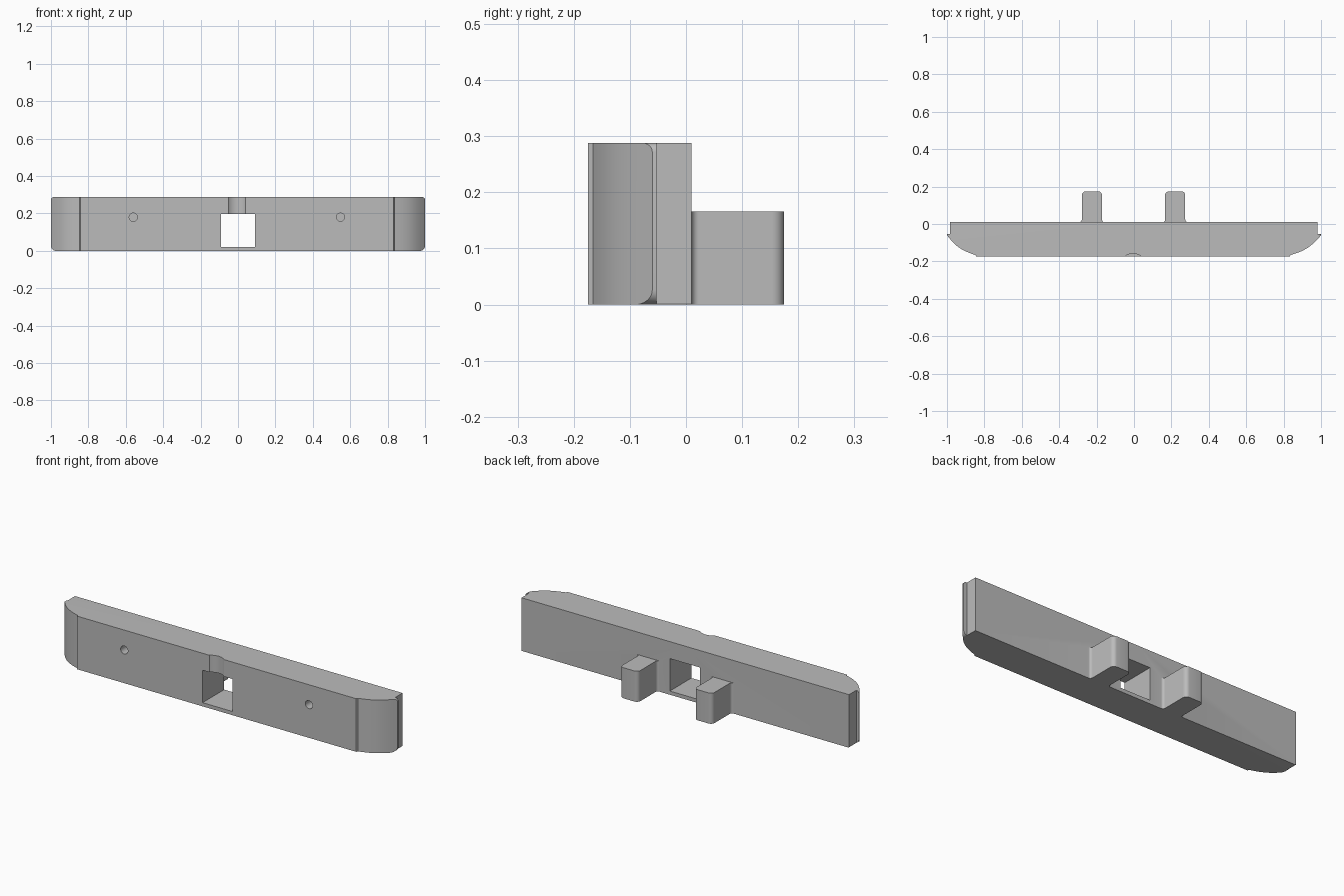
import bpy
import bmesh
import math
from mathutils import Matrix

if "Cube" in bpy.data.objects:
    bpy.data.objects.remove(bpy.data.objects["Cube"])

grey = bpy.data.materials.new("plain grey")
grey.use_nodes = True
grey.diffuse_color = (0.5, 0.5, 0.5, 1)
grey.node_tree.nodes["Principled BSDF"].inputs["Base Color"].default_value = (0.5, 0.5, 0.5, 1)

HEIGHT = 0.288
BACK = 0.01
FRONT = -0.175


def arc(cx, cy, r, start, end, steps=6):
    angles = [math.radians(start + (end - start) * i / steps) for i in range(steps + 1)]
    return [(cx + r * math.cos(a), cy + r * math.sin(a)) for a in angles]


def prism(name, outline, low, high, along_y=False):
    """Extrude an outline along z, or an x-z outline along y."""
    bm = bmesh.new()
    face = bm.faces.new([bm.verts.new((x, y, low)) for x, y in outline])
    top = bmesh.ops.extrude_face_region(bm, geom=[face])
    verts = [v for v in top["geom"] if isinstance(v, bmesh.types.BMVert)]
    bmesh.ops.translate(bm, verts=verts, vec=(0, 0, high - low))
    if along_y:
        swap = Matrix(((1, 0, 0, 0), (0, 0, 1, 0), (0, 1, 0, 0), (0, 0, 0, 1)))
        bmesh.ops.transform(bm, matrix=swap, verts=bm.verts)
    bmesh.ops.recalc_face_normals(bm, faces=bm.faces)
    mesh = bpy.data.meshes.new(name)
    bm.to_mesh(mesh)
    bm.free()
    mesh.materials.append(grey)
    obj = bpy.data.objects.new(name, mesh)
    bpy.context.collection.objects.link(obj)
    return obj


def combine(target, tool, operation):
    mod = target.modifiers.new(operation.lower(), "BOOLEAN")
    mod.object = tool
    mod.operation = operation
    mod.solver = "EXACT"
    bpy.context.view_layer.objects.active = target
    bpy.ops.object.modifier_apply(modifier=mod.name)
    bpy.data.objects.remove(tool)


def curved_end(side, flat, inner):
    """Outline of one bowed end, from the front panel to the back edge."""
    points = [(flat, FRONT), (flat + side * 0.005, -0.166)]
    span = 1 - abs(flat) - 0.005
    for i in range(1, 11):
        t = i / 10
        bow = 0.018 * math.sin(math.pi * t)
        points.append((side * (1 - span * (1 - t) + bow * 0.55), -0.166 + 0.106 * t - bow * 0.8))
    return points + [(side, -0.053), (inner, -0.053), (inner, BACK)]


# Bar with bowed ends
left = curved_end(1, 0.832, 0.98)
right = curved_end(-1, -0.842, -0.985)
bar = prism("bar", left + right[::-1], 0, HEIGHT)

# Round the lower and upper corners of the ends
r, s = 0.026, 0.016
envelope = (arc(1 - r, r, r, -90, 0) + arc(1 - s, HEIGHT - s, s, 0, 90)
            + arc(s - 1, HEIGHT - s, s, 90, 180) + arc(r - 1, r, r, 180, 270))
combine(bar, prism("end_rounder", envelope, -0.4, 0.4, True), "INTERSECT")

# Rear tabs with rounded tips and flared roots
for x in (-0.225, 0.22):
    w, tip, root = 0.054, 0.022, 0.013
    half = (arc(w + root, BACK + root, root, 270, 180)
            + arc(w - tip, 0.175 - tip, tip, 0, 90))
    outline = [(-w - root, -0.03), (w + root, -0.03)] + half + [(-a, b) for a, b in half[::-1]]
    tab = prism("tab", [(x + a, b) for a, b in outline], 0, 0.166)
    combine(bar, tab, "UNION")

# Square window through the bar
window = [(-0.09, 0.02), (0.09, 0.02), (0.09, 0.196), (-0.09, 0.196)]
combine(bar, prism("window_cutter", window, -0.3, 0.3, True), "DIFFERENCE")

# Shallow scoop above the window
scoop = arc(-0.005, FRONT - 0.051, 0.068, 0, 360, 64)[:-1]
combine(bar, prism("scoop_cutter", scoop, 0.15, 0.4), "DIFFERENCE")

# Blind screw holes in the front
for x in (-0.56, 0.548):
    hole = arc(x, 0.18, 0.022, 0, 360, 24)[:-1]
    combine(bar, prism("hole_cutter", hole, -0.3, -0.09, True), "DIFFERENCE")

bpy.ops.object.select_all(action="DESELECT")
bar.select_set(True)
bpy.context.view_layer.objects.active = bar
bpy.ops.object.shade_smooth_by_angle(angle=math.radians(30))
